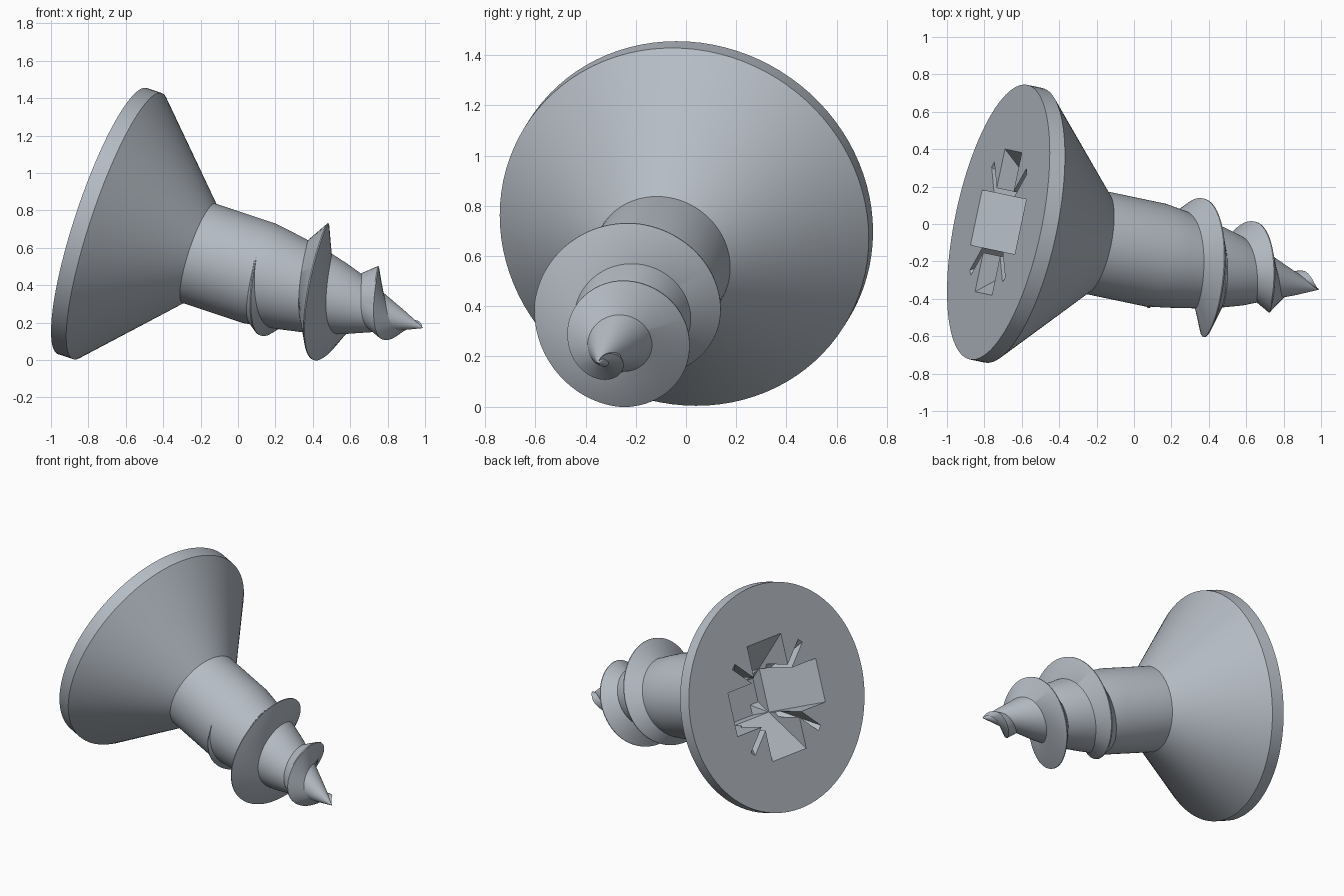
import bpy, math
from mathutils import Matrix, Vector

cube = bpy.data.objects.get("Cube")
if cube:
    bpy.data.objects.remove(cube, do_unlink=True)

# Single steel colour
steel = bpy.data.materials.new("blue_grey_steel")
steel.use_nodes = True
COLOUR = (0.46, 0.50, 0.55, 1)
steel.diffuse_color = COLOUR
steel.node_tree.nodes["Principled BSDF"].inputs["Base Color"].default_value = COLOUR

# Screw frame: local z runs from the head face to the tip
origin = Vector((-0.725, 0.01, 0.743))
axis = (Vector((0.99, -0.35, 0.172)) - origin)
LENGTH = axis.length
axis.normalize()
side = Vector((0, 0, 1)).cross(axis).normalized()
up = axis.cross(side)
FRAME = Matrix.Translation(origin) @ Matrix((side, up, axis)).transposed().to_4x4()


def add_mesh(name, verts, faces):
    mesh = bpy.data.meshes.new(name)
    mesh.from_pydata(verts, [], faces)
    mesh.materials.append(steel)
    obj = bpy.data.objects.new(name, mesh)
    bpy.context.collection.objects.link(obj)
    obj.matrix_world = FRAME
    return obj


def select_only(obj):
    bpy.ops.object.select_all(action='DESELECT')
    obj.select_set(True)
    bpy.context.view_layer.objects.active = obj


def lookup(table, s):
    """Linear interpolation in a list of (distance, radius)."""
    for (s0, r0), (s1, r1) in zip(table, table[1:]):
        if s <= s1:
            return r0 + (r1 - r0) * max(0, s - s0) / (s1 - s0)
    return table[-1][1]


def lathe(name, profile, n=96):
    """Closed solid of revolution from (distance, radius) points."""
    verts = [(r * math.cos(2 * math.pi * i / n), r * math.sin(2 * math.pi * i / n), s)
             for s, r in profile for i in range(n)]
    faces = [(k * n + i, k * n + (i + 1) % n, (k + 1) * n + (i + 1) % n, (k + 1) * n + i)
             for k in range(len(profile) - 1) for i in range(n)]
    faces.append(tuple(reversed(range(n))))
    faces.append(tuple(range(len(verts) - n, len(verts))))
    return add_mesh(name, verts, faces)


def wing_cutter(half_length, half_width, degrees):
    """Bar across the head whose ends slope in towards the middle."""
    top, deep, inner = -0.02, 0.38, 0.08
    turn = Matrix.Rotation(math.radians(degrees), 3, 'Z')
    verts = [turn @ Vector((x * l, y * half_width, z))
             for z, l in ((top, half_length + 0.016), (deep, inner))
             for x, y in ((-1, -1), (1, -1), (1, 1), (-1, 1))]
    faces = [(3, 2, 1, 0), (4, 5, 6, 7)]
    faces += [(i, (i + 1) % 4, (i + 1) % 4 + 4, i + 4) for i in range(4)]
    return add_mesh("recess_cutter", verts, faces)


# Countersunk head and shank
core = [(0.9, 0.28), (1.0, 0.266), (1.1, 0.25), (1.225, 0.226), (1.33, 0.2),
        (1.43, 0.17), (1.59, 0.106), (1.72, 0.055), (LENGTH, 0.001)]
body = lathe("screw_body", [(0, 0.75), (0.087, 0.75), (0.555, 0.28)] + core)

# Cross recess with thin diagonal ribs
for length, width, angle in ((0.39, 0.148, 0), (0.39, 0.15, 90),
                             (0.42, 0.02, 45), (0.42, 0.02, 135)):
    cutter = wing_cutter(length, width, angle)
    select_only(body)
    cut = body.modifiers.new("recess", 'BOOLEAN')
    cut.operation = 'DIFFERENCE'
    cut.solver = 'EXACT'
    cut.object = cutter
    bpy.ops.object.modifier_apply(modifier=cut.name)
    bpy.data.objects.remove(cutter, do_unlink=True)

# Helical thread that swells, then shrinks towards the tip
crest = [(0.88, 0.27), (0.94, 0.288), (1.01, 0.314), (1.08, 0.345), (1.17, 0.37),
         (1.25, 0.378), (1.34, 0.347), (1.414, 0.29), (1.506, 0.235), (1.59, 0.173),
         (1.68, 0.119), (1.75, 0.08), (1.83, 0.01)]
PITCH, START, END, STEPS = 0.333, 0.88, 1.83, 280
verts, faces = [], []
for k in range(STEPS + 1):
    s = START + (END - START) * k / STEPS
    turn = 2 * math.pi * (s - 1.01) / PITCH - math.pi / 2
    rim = lookup(crest, s)
    height = max(0.005, rim - lookup(core, s))
    w = 0.078 * min(1, height / 0.06)
    root = max(0.001, lookup(core, s) - 0.03)
    section = [(s - w, root), (s - w, max(0.001, lookup(core, s - w) - 0.002)),
               (s - 0.003, rim), (s + 0.003, rim),
               (s + w * 0.9, max(0.001, lookup(core, s + w * 0.9) - 0.002)),
               (s + w * 0.9, root * 0.8)]
    verts += [(r * math.cos(turn), r * math.sin(turn), z) for z, r in section]
M = 6
for k in range(STEPS):
    for i in range(M):
        j = (i + 1) % M
        faces.append((k * M + i, k * M + j, (k + 1) * M + j, (k + 1) * M + i))
faces += [tuple(reversed(range(M))), tuple(range(STEPS * M, STEPS * M + M))]
thread = add_mesh("thread", verts, faces)

# Consistent normals and smooth shading with sharp edges kept
for obj in (body, thread):
    select_only(obj)
    bpy.ops.object.mode_set(mode='EDIT')
    bpy.ops.mesh.select_all(action='SELECT')
    bpy.ops.mesh.normals_make_consistent(inside=False)
    bpy.ops.object.mode_set(mode='OBJECT')
    bpy.ops.object.shade_smooth_by_angle(angle=math.radians(28))
